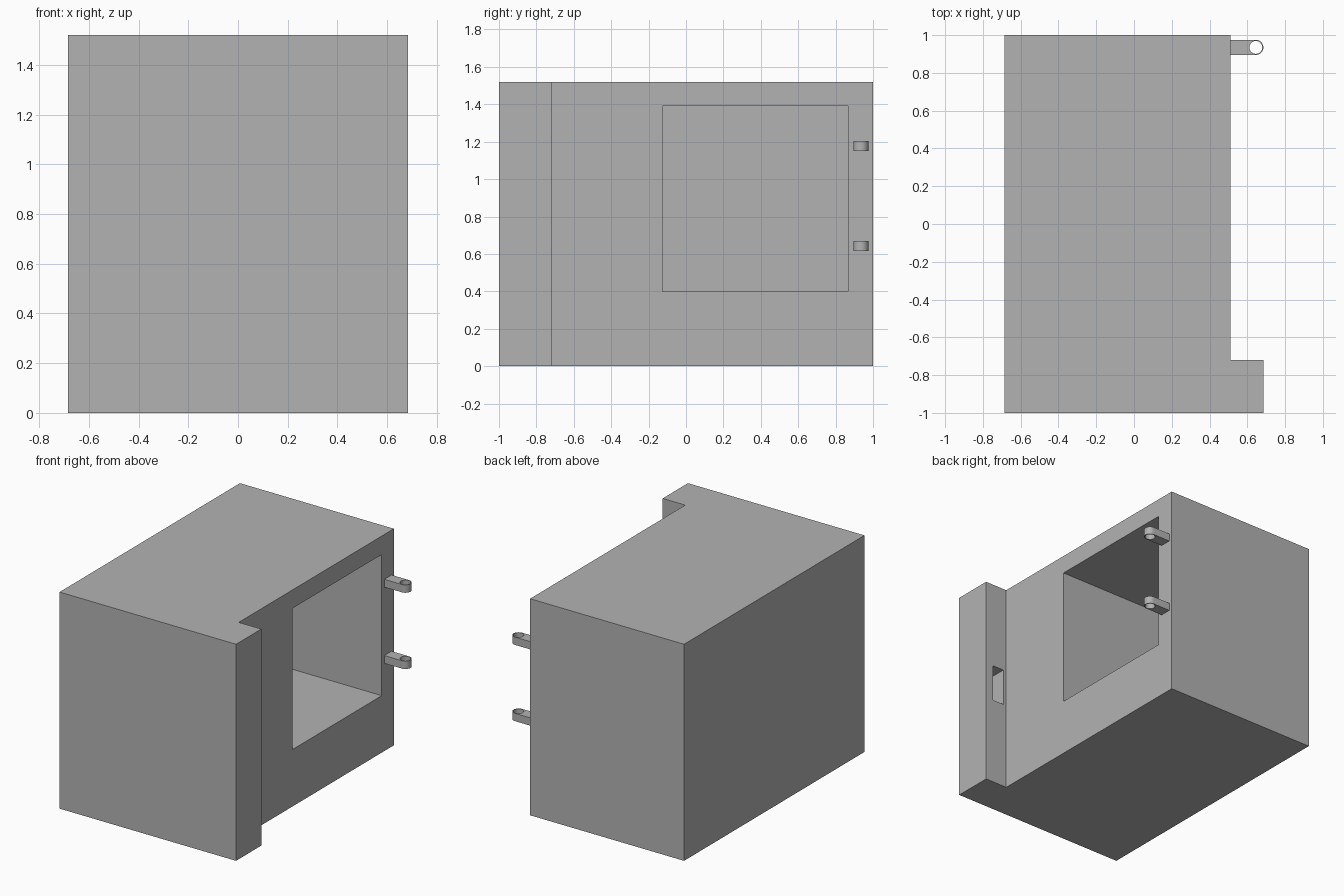
import bpy
import bmesh
from math import pi, sin, cos

cube = bpy.data.objects.get("Cube")
if cube:
    bpy.data.objects.remove(cube, do_unlink=True)

GREY = (0.45, 0.45, 0.45, 1)
grey = bpy.data.materials.new("plain grey")
grey.use_nodes = True
grey.diffuse_color = GREY
grey.node_tree.nodes["Principled BSDF"].inputs["Base Color"].default_value = GREY


def prism(name, outline, z0, z1):
    """Extrude a flat xy outline from z0 up to z1."""
    bm = bmesh.new()
    base = bm.faces.new([bm.verts.new((x, y, z0)) for x, y in outline])
    top = bmesh.ops.extrude_face_region(bm, geom=[base])["geom"]
    verts = [v for v in top if isinstance(v, bmesh.types.BMVert)]
    bmesh.ops.translate(bm, verts=verts, vec=(0, 0, z1 - z0))
    bmesh.ops.recalc_face_normals(bm, faces=bm.faces)
    mesh = bpy.data.meshes.new(name)
    bm.to_mesh(mesh)
    bm.free()
    mesh.materials.append(grey)
    obj = bpy.data.objects.new(name, mesh)
    bpy.context.collection.objects.link(obj)
    return obj


def rectangle(x0, x1, y0, y1):
    return [(x0, y0), (x1, y0), (x1, y1), (x0, y1)]


def arc(cx, cy, r, start, end, steps):
    angles = [start + (end - start) * i / steps for i in range(steps + 1)]
    return [(cx + r * cos(a), cy + r * sin(a)) for a in angles]


def cut(obj, cutter):
    """Subtract the cutter, then discard it."""
    cutter.hide_render = True
    mod = obj.modifiers.new("cut", "BOOLEAN")
    mod.operation = "DIFFERENCE"
    mod.solver = "EXACT"
    mod.object = cutter
    bpy.context.view_layer.objects.active = obj
    bpy.ops.object.modifier_apply(modifier=mod.name)
    bpy.data.objects.remove(cutter, do_unlink=True)


LEFT, SIDE, LIP = -0.685, 0.51, 0.685
LIP_BACK, HEIGHT = -0.72, 1.52

# Housing: block with a full-height lip along the front of the open side
housing = prism("housing", [(LEFT, -1), (LIP, -1), (LIP, LIP_BACK),
                            (SIDE, LIP_BACK), (SIDE, 1), (LEFT, 1)], 0, HEIGHT)

# Square chamber opening to the side
cut(housing, prism("chamber_cutter", rectangle(-0.55, 0.6, -0.125, 0.865), 0.4, 1.39))

# Latch slot in the back of the lip
cut(housing, prism("slot_cutter", rectangle(0.535, 0.625, -0.86, -0.7), 0.63, 0.895))

# Pair of hinge lugs: rounded ends with a pin hole
HX, HY, R = 0.645, 0.935, 0.04
for name, z in (("lower_hinge_lug", 0.615), ("upper_hinge_lug", 1.15)):
    outline = [(SIDE, HY + R), (SIDE, HY - R)] + arc(HX, HY, R, -pi / 2, pi / 2, 20)
    lug = prism(name, outline, z, z + 0.055)
    hole = arc(HX, HY, 0.034, 0, 2 * pi, 32)[:-1]
    cut(lug, prism("hole_cutter", hole, z - 0.05, z + 0.1))
    bpy.ops.object.select_all(action="DESELECT")
    lug.select_set(True)
    bpy.context.view_layer.objects.active = lug
    bpy.ops.object.shade_smooth_by_angle()
